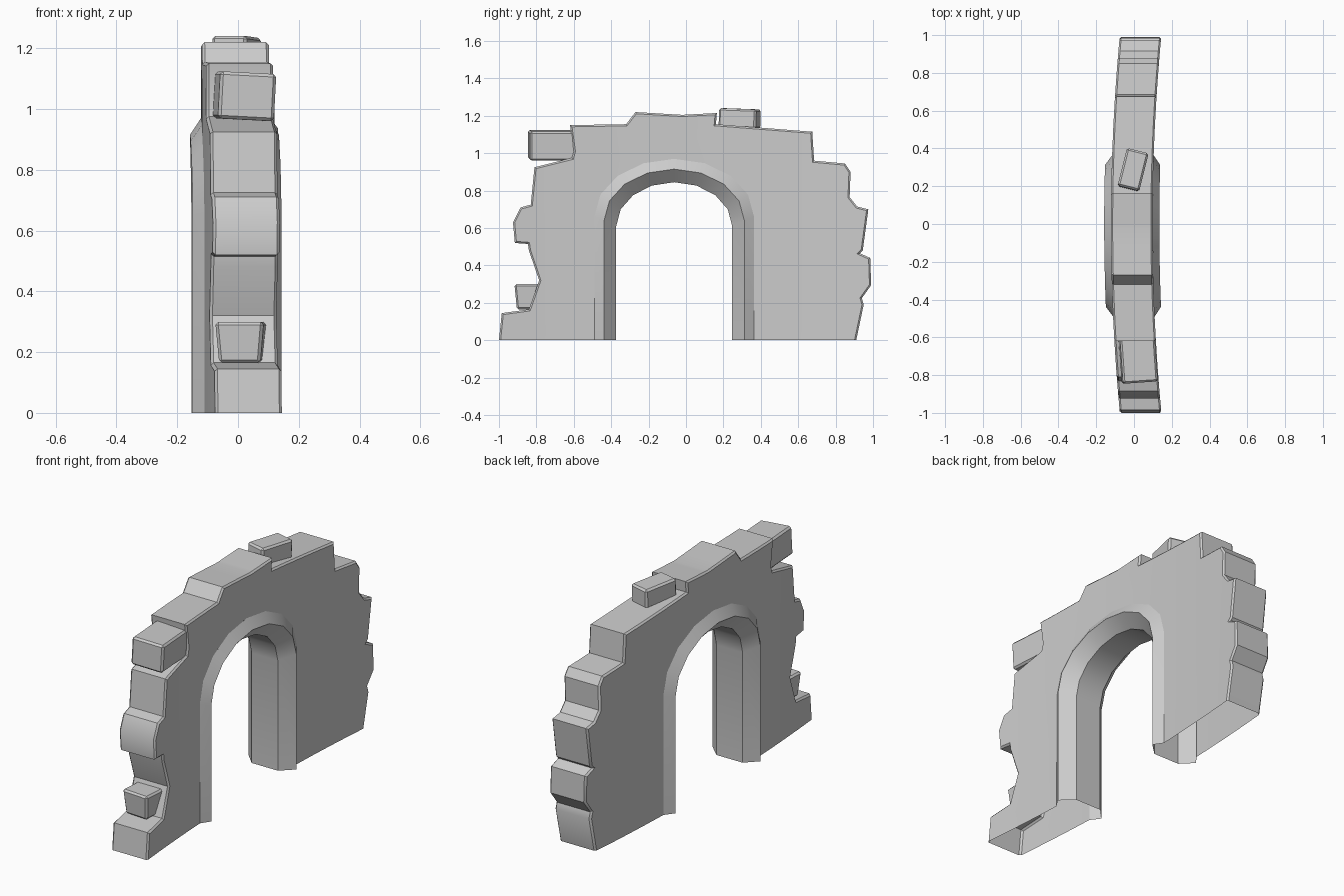
import bpy, bmesh, math
from mathutils import Vector, Matrix

cube = bpy.data.objects.get("Cube")
if cube:
    bpy.data.objects.remove(cube, do_unlink=True)

# Single stone material
stone = bpy.data.materials.new("light_grey_stone")
stone.use_nodes = True
colour = (0.6, 0.6, 0.6, 1)
stone.diffuse_color = colour
stone.node_tree.nodes["Principled BSDF"].inputs["Base Color"].default_value = colour

HALF = 0.11        # half the wall thickness
ARCH_Y = -0.063    # centre line of the doorway


def bow(y):
    """Sideways shift of the wall, which is gently curved in plan."""
    return 0.047 * y * y - 0.012


def arch_path(half_width, spring, rise, steps=8):
    """Doorway outline from the ground, over the arch and down again."""
    points = [(ARCH_Y - half_width, 0)]
    for i in range(steps + 1):
        a = math.pi * i / steps
        points.append((ARCH_Y - half_width * math.cos(a), spring + rise * math.sin(a)))
    return points + [(ARCH_Y + half_width, 0)]


def finish(name, bm):
    bmesh.ops.recalc_face_normals(bm, faces=bm.faces[:])
    mesh = bpy.data.meshes.new(name)
    bm.to_mesh(mesh)
    bm.free()
    mesh.materials.append(stone)
    obj = bpy.data.objects.new(name, mesh)
    bpy.context.collection.objects.link(obj)
    bpy.ops.object.select_all(action="DESELECT")
    obj.select_set(True)
    bpy.context.view_layer.objects.active = obj
    bpy.ops.object.shade_smooth_by_angle(angle=math.radians(32))
    return obj


# Ragged outer outline of the wall (y, z), from the front foot to the back foot
outline = [
    (-1, 0), (-.985, .145), (-.84, .165), (-.785, .32), (-.84, .48), (-.845, .515),
    (-.915, .52), (-.925, .63), (-.885, .71), (-.83, .725), (-.81, .925),
    (-.61, .975), (-.6, 1.01), (-.62, 1.15), (-.32, 1.155), (-.27, 1.22),
    (-.02, 1.205), (.165, 1.215), (.16, 1.155), (.675, 1.115), (.685, .96),
    (.85, .945), (.88, .9), (.875, .765), (.915, .715), (.975, .7),
    (.945, .48), (.93, .465), (.985, .44), (.99, .295), (.94, .225),
    (.95, .19), (.91, 0)]
doorway = arch_path(0.427, 0.66, 0.31)

# Wall: extruded outline around the doorway, hollow and open underneath
bm = bmesh.new()
loop = outline + doorway[::-1]
sides = [[bm.verts.new((x, y, z)) for y, z in loop] for x in (-HALF, HALF)]
for side in sides:
    bm.faces.new(side)
for i in range(len(outline) - 1):
    bm.faces.new((sides[0][i], sides[0][i + 1], sides[1][i + 1], sides[1][i]))
bmesh.ops.recalc_face_normals(bm, faces=bm.faces[:])

# Softly chipped rim
rim = [e for e in bm.edges if len(e.link_faces) == 2
       and abs(e.verts[0].co.x - e.verts[1].co.x) < 0.001]
bmesh.ops.bevel(bm, geom=rim, offset=0.009, segments=1, affect="EDGES")

# Slice along the length, then bow
for i in range(-7, 8):
    bmesh.ops.bisect_plane(bm, geom=bm.verts[:] + bm.edges[:] + bm.faces[:],
                           plane_co=(0, i / 8 + 0.003, 0), plane_no=(0, 1, 0))
for v in bm.verts:
    v.co.x += bow(v.co.y)
finish("wall", bm)

# Arch frame: a chamfered lip swept round the doorway
inner, lip = arch_path(0.31, 0.61, 0.235), arch_path(0.375, 0.64, 0.275)
section = [(doorway, -HALF), (lip, -0.146), (inner, -0.08),
           (inner, 0.08), (lip, 0.146), (doorway, HALF)]
bm = bmesh.new()
rows = [[bm.verts.new((x + bow(y), y, z)) for y, z in path] for path, x in section]
for a, b in zip(rows, rows[1:]):
    for i in range(len(a) - 1):
        bm.faces.new((a[i], a[i + 1], b[i + 1], b[i]))
finish("arch_frame", bm)


# Loose stones wedged into the broken edge
def loose_stone(name, centre, size, turn=(0, 0, 0), taper=1.0):
    bm = bmesh.new()
    bmesh.ops.create_cube(bm, size=1)
    spin = Matrix.Identity(3)
    for axis, angle in zip("XYZ", turn):
        spin = Matrix.Rotation(math.radians(angle), 3, axis) @ spin
    for v in bm.verts:
        p = Vector(c * s for c, s in zip(v.co, size))
        if p.z < 0:
            p.x *= taper
            p.y *= taper
        v.co = spin @ p + Vector(centre)
    bmesh.ops.bevel(bm, geom=bm.edges[:], offset=0.01, segments=1, affect="EDGES")
    finish(name, bm)


loose_stone("upper_edge_stone", (.02, -.69, 1.042), (.185, .3, .155), (0, 3, 4))
loose_stone("lower_edge_stone", (.01, -.83, .232), (.16, .165, .135), (0, 0, -4), 0.85)
loose_stone("top_stone", (-.005, .287, 1.185), (.118, .205, .105), (-2, 0, -14))
